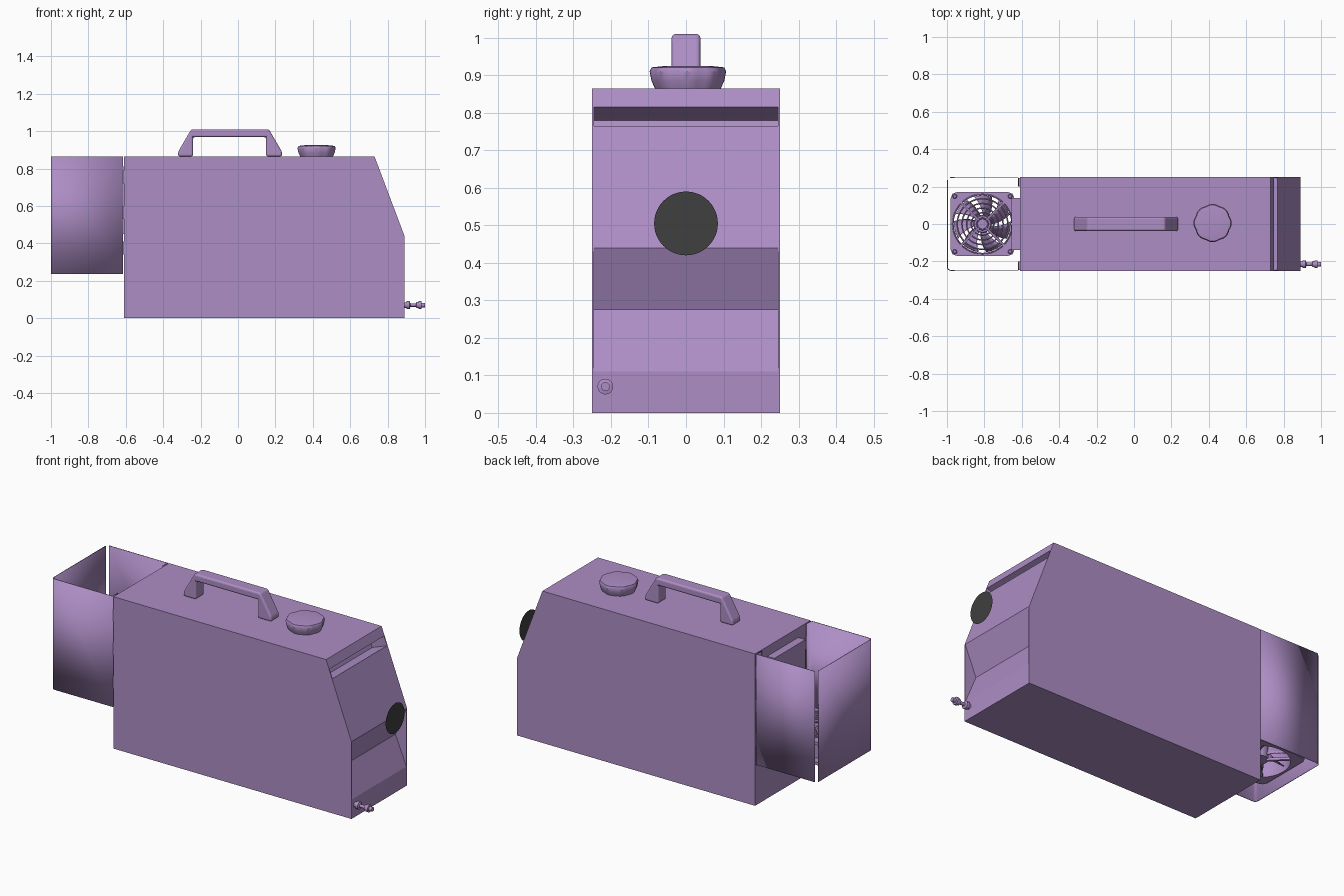
import bpy, bmesh, math
from mathutils import Vector, Matrix

if "Cube" in bpy.data.objects:
    bpy.data.objects.remove(bpy.data.objects["Cube"])

def material(name, col):
    m = bpy.data.materials.new(name)
    m.diffuse_color = (*col, 1)
    m.use_nodes = True
    m.node_tree.nodes["Principled BSDF"].inputs["Base Color"].default_value = m.diffuse_color
    return m

PURPLE = material("purple_paint", (0.42, 0.27, 0.56))
DARK = material("dark_disc", (0.05, 0.05, 0.05))

def finish(name, bm, mat=PURPLE, smooth=False):
    bmesh.ops.remove_doubles(bm, verts=bm.verts, dist=1e-5)
    bmesh.ops.recalc_face_normals(bm, faces=bm.faces)
    me = bpy.data.meshes.new(name)
    bm.to_mesh(me)
    bm.free()
    ob = bpy.data.objects.new(name, me)
    bpy.context.collection.objects.link(ob)
    me.materials.append(mat)
    if smooth:
        bpy.context.view_layer.objects.active = ob
        ob.select_set(True)
        bpy.ops.object.shade_smooth_by_angle(angle=math.radians(35))
        ob.select_set(False)
    return ob

def extrude(name, pts, axis, a, b, **kw):
    """Extrude a 2D outline along y (outline in xz) or z (outline in xy)."""
    bm = bmesh.new()
    place = (lambda p: (p[0], a, p[1])) if axis == 'y' else (lambda p: (p[0], p[1], a))
    f = bm.faces.new([bm.verts.new(place(p)) for p in pts])
    r = bmesh.ops.extrude_face_region(bm, geom=[f])
    d = Vector((0, b - a, 0)) if axis == 'y' else Vector((0, 0, b - a))
    bmesh.ops.translate(bm, vec=d, verts=[v for v in r['geom'] if isinstance(v, bmesh.types.BMVert)])
    return finish(name, bm, **kw)

def box(name, lo, hi):
    return extrude(name, [(lo[0], lo[1]), (hi[0], lo[1]), (hi[0], hi[1]), (lo[0], hi[1])], 'z', lo[2], hi[2])

def lathe(name, profile, matrix, n=24, scallop=0, smooth=True):
    """Revolve (radius, height) points about local z, then place with matrix."""
    bm = bmesh.new()
    rows = []
    for r, h in profile:
        row = []
        for i in range(n):
            t = math.tau * i / n
            k = 1 - scallop * (1 - abs(math.cos(4 * t)))
            row.append(bm.verts.new(matrix @ Vector((r * k * math.cos(t), r * k * math.sin(t), h))))
        rows.append(row)
    for p, q in zip(rows, rows[1:]):
        for i in range(n):
            j = (i + 1) % n
            bm.faces.new((p[i], p[j], q[j], q[i]))
    if profile[0] != profile[-1]:
        bm.faces.new(rows[0])
        bm.faces.new(rows[-1])
    return finish(name, bm, smooth=smooth)

# Case: core with slot and finger recess in the profile, covered by side plates
B, T = -0.61, 0.865
def slope(z):
    return 0.89 - (z - 0.44) * 0.16 / 0.425
s1, s2 = Vector((slope(0.815), 0.815)), Vector((slope(0.765), 0.765))
inward = Vector((-0.425, -0.16)).normalized() * 0.1
core = [(B, 0), (0.89, 0), (0.89, 0.11), (0.82, 0.275), (0.89, 0.44),
        s2, s2 + inward, s1 + inward, s1, (0.73, T), (B, T)]
extrude("case_core", core, 'y', -0.245, 0.245)
plate = [(B, 0), (0.89, 0), (0.89, 0.44), (0.73, T), (B, T)]
for s, side in ((-1, "front"), (1, "back")):
    extrude(side + "_side_plate", plate, 'y', s * 0.245, s * 0.25)

# Carry handle
grip = [(-0.32, T), (-0.32, 0.89), (-0.25, 1.01), (0.165, 1.01), (0.235, 0.89), (0.235, T),
        (0.15, T), (0.15, 0.968), (-0.24, 0.968), (-0.24, T)]
handle = extrude("carry_handle", grip, 'y', -0.038, 0.038)
bev = handle.modifiers.new("rounding", 'BEVEL')
bev.width, bev.segments = 0.01, 3

# Filler cap with scalloped rim
lathe("filler_cap", [(0.088, T), (0.097, 0.885), (0.102, 0.91), (0.097, 0.921), (0.06, 0.925)],
      Matrix.Translation((0.42, 0.005, 0)), n=48, scallop=0.05)

# Drain valve on the right face
lathe("drain_valve", [(0.015, 0), (0.015, 0.012), (0.021, 0.012), (0.021, 0.028), (0.009, 0.032),
                      (0.009, 0.062), (0.016, 0.064), (0.016, 0.074), (0.021, 0.076), (0.021, 0.09),
                      (0.012, 0.092), (0.012, 0.11)],
      Matrix.Translation((0.89, -0.215, 0.07)) @ Matrix.Rotation(math.pi / 2, 4, 'Y'), n=16)

# Round dial disc standing in front of the right face
bm = bmesh.new()
bmesh.ops.create_circle(bm, cap_ends=True, segments=48, radius=0.085,
                        matrix=Matrix.Translation((0.99, 0, 0.505)) @ Matrix.Rotation(math.pi / 2, 4, 'Y'))
finish("dial_disc", bm, DARK)

# Fan shroud: two bent sheets, open top and bottom, slit at one rear corner
def arc(cx, cy, r, a0, a1, n=5):
    return [(cx + r * math.cos(math.radians(a0 + (a1 - a0) * i / n)),
             cy + r * math.sin(math.radians(a0 + (a1 - a0) * i / n))) for i in range(n + 1)]

def sheet(name, path):
    bm = bmesh.new()
    low = [bm.verts.new((x, y, 0.235)) for x, y in path]
    top = [bm.verts.new((x, y, T)) for x, y in path]
    for i in range(len(path) - 1):
        bm.faces.new((low[i], low[i + 1], top[i + 1], top[i]))
    ob = finish(name, bm, smooth=True)
    mod = ob.modifiers.new("thickness", 'SOLIDIFY')
    mod.thickness, mod.offset = 0.005, 0

E = 0.2475
sheet("shroud_wrap", [(-0.618, -0.2), (-0.618, -E)] + arc(-0.98, -0.23, 0.0175, 270, 180) + [(-0.9975, 0.235)])
sheet("shroud_back", [(-0.618, 0.2), (-0.618, E), (-0.985, E)])
for i, z in enumerate((0.34, 0.53, 0.72)):
    for s in (-1, 1):
        y = sorted((s * 0.2, s * 0.246))
        box(f"hinge_tab_{i}_{s}", (-0.618, y[0], z), (-0.608, y[1], z + 0.07))

# Mounting block on the left face
box("mounting_block", (-0.655, -0.14, 0.45), (B, 0.14, 0.81))

# Fan: square flanges, round duct, hub, blades, guard rings and struts
C = Vector((-0.81, 0, 0))
Z0, Z1 = 0.29, 0.42
def flange(name, z0, z1, half=0.17, r=0.158, n=64):
    bm = bmesh.new()
    rows = []
    for kind, z in (('o', z0), ('o', z1), ('i', z1), ('i', z0)):
        row = []
        for k in range(n):
            c, s = math.cos(math.tau * k / n), math.sin(math.tau * k / n)
            m = min(half / max(abs(c), abs(s)), half * 1.34) if kind == 'o' else r
            row.append(bm.verts.new((C.x + c * m, s * m, z)))
        rows.append(row)
    for a in range(4):
        p, q = rows[a], rows[(a + 1) % 4]
        for k in range(n):
            bm.faces.new((p[k], p[(k + 1) % n], q[(k + 1) % n], q[k]))
    finish(name, bm)

flange("fan_lower_flange", Z0, Z0 + 0.016)
flange("fan_upper_flange", Z1 - 0.016, Z1)
at = Matrix.Translation(C)
lathe("fan_duct", [(0.158, Z0), (0.164, Z0), (0.164, Z1), (0.158, Z1), (0.158, Z0)], at, n=48)
lathe("fan_hub", [(0.048, Z0 + 0.01), (0.048, Z1 - 0.015), (0.043, Z1 - 0.01)], at, n=32)

bm = bmesh.new()
for k in range(7):
    grid = []
    for i in range(5):
        r = 0.045 + 0.107 * i / 4
        base = math.tau * k / 7 + 0.35 * i / 4
        row = []
        for j in range(4):
            t = base + 0.62 * j / 3
            row.append(bm.verts.new((C.x + r * math.cos(t), r * math.sin(t), Z0 + 0.025 + 0.075 * j / 3)))
        grid.append(row)
    for i in range(4):
        for j in range(3):
            bm.faces.new((grid[i][j], grid[i + 1][j], grid[i + 1][j + 1], grid[i][j + 1]))
blades = finish("fan_blades", bm, smooth=True)
blades.modifiers.new("thickness", 'SOLIDIFY').thickness = 0.004

for i, r in enumerate((0.03, 0.06, 0.085, 0.11, 0.135, 0.158)):
    bpy.ops.mesh.primitive_torus_add(major_radius=r, minor_radius=0.004, major_segments=48,
                                     minor_segments=8, location=(C.x, 0, Z1 + 0.004))
    ring = bpy.context.object
    ring.name = f"guard_ring_{i}"
    ring.data.materials.append(PURPLE)
    bpy.ops.object.shade_smooth_by_angle()
    ring.select_set(False)
for k in range(4):
    a = math.pi / 4 + k * math.pi / 2
    for part, z, r0, r1, w in (("guard_spoke", Z1 + 0.004, 0.03, 0.205, 0.004), ("motor_strut", Z0 + 0.008, 0.04, 0.16, 0.007)):
        bm = bmesh.new()
        m = at @ Matrix.Rotation(a, 4, 'Z') @ Matrix.Translation(((r0 + r1) / 2, 0, z))
        bmesh.ops.create_cube(bm, size=1, matrix=m @ Matrix.Diagonal((r1 - r0, 2 * w, 2 * w, 1)))
        finish(f"{part}_{k}", bm)
    lathe(f"fan_screw_{k}", [(0.012, Z1), (0.012, Z1 + 0.01), (0.008, Z1 + 0.013)],
          Matrix.Translation(C + Vector((0.148 * math.copysign(1, math.cos(a)), 0.148 * math.copysign(1, math.sin(a)), 0))), n=12)
